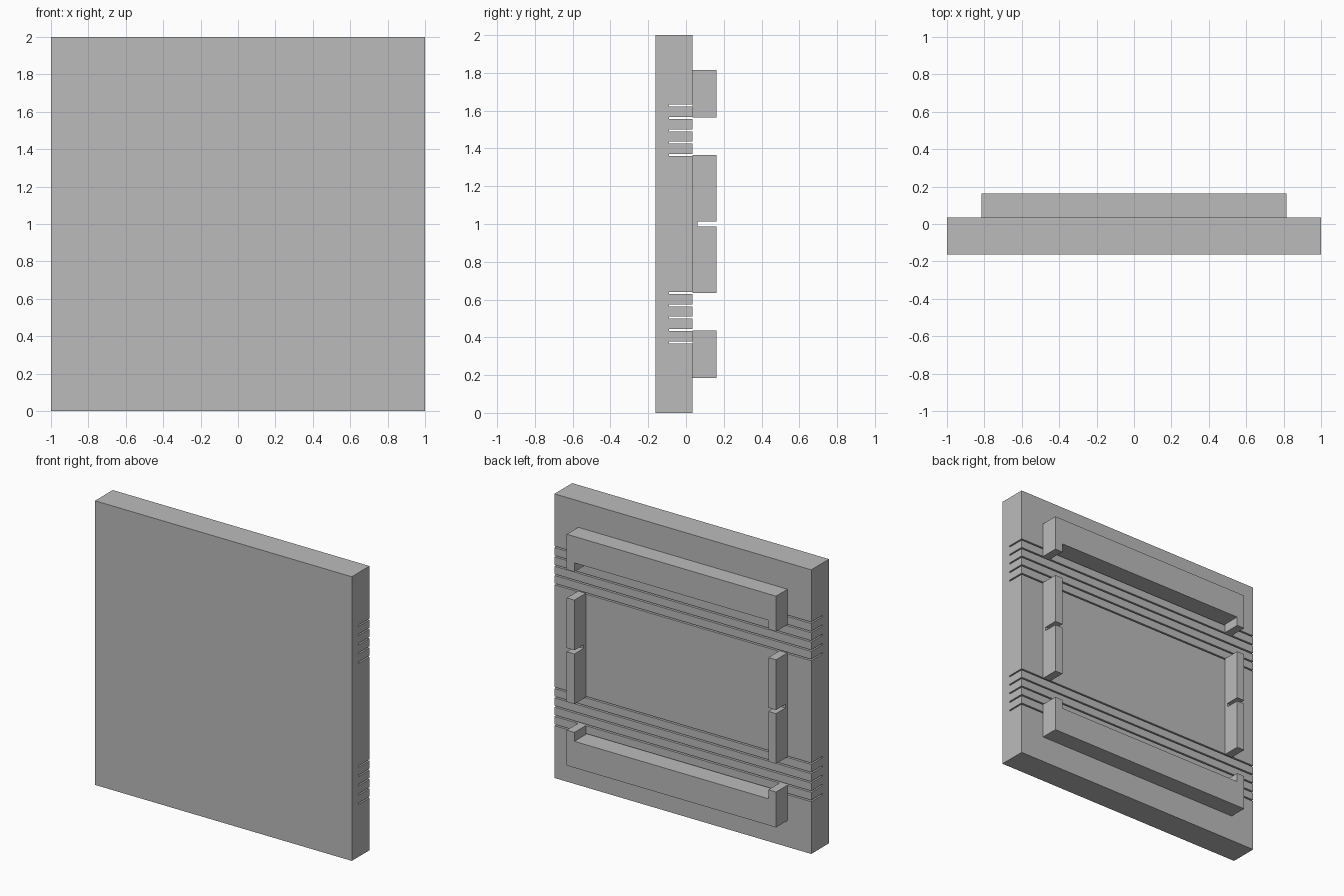
import bpy
import bmesh
from mathutils import Vector

cube = bpy.data.objects.get("Cube")
if cube:
    bpy.data.objects.remove(cube, do_unlink=True)

# Single flat grey
grey = bpy.data.materials.new("plain grey")
grey.use_nodes = True
grey.diffuse_color = (0.5, 0.5, 0.5, 1)
grey.node_tree.nodes["Principled BSDF"].inputs["Base Color"].default_value = (0.5, 0.5, 0.5, 1)

FRONT, BACK, RAIL_BACK = -0.1625, 0.035, 0.1625
GROOVE_FLOOR, GROOVE_HALF, GROOVE_STEP = -0.09, 0.005, 0.0655
MID = 1.0


def extrude(name, outline, sweep):
    """Closed solid from a planar outline swept along a vector."""
    bm = bmesh.new()
    face = bm.faces.new([bm.verts.new(p) for p in outline])
    result = bmesh.ops.extrude_face_region(bm, geom=[face], use_keep_orig=True)
    moved = [v for v in result["geom"] if isinstance(v, bmesh.types.BMVert)]
    bmesh.ops.translate(bm, verts=moved, vec=Vector(sweep))
    bmesh.ops.recalc_face_normals(bm, faces=bm.faces)
    mesh = bpy.data.meshes.new(name)
    bm.to_mesh(mesh)
    bm.free()
    mesh.materials.append(grey)
    obj = bpy.data.objects.new(name, mesh)
    bpy.context.collection.objects.link(obj)
    return obj


# Panel with two bands of five narrow grooves cut into its back
profile = [(-1, FRONT, 0), (-1, BACK, 0)]
for band in (0.504, 1.496):
    for i in range(-2, 3):
        z = band + i * GROOVE_STEP
        low, high = z - GROOVE_HALF, z + GROOVE_HALF
        profile += [(-1, BACK, low), (-1, GROOVE_FLOOR, low),
                    (-1, GROOVE_FLOOR, high), (-1, BACK, high)]
profile += [(-1, BACK, 2), (-1, FRONT, 2)]
extrude("panel", profile, (2, 0, 0))

# Upper and lower rails, each with a short leg at both ends
OUTER, INNER = 0.815, 0.755
rail = [(-OUTER, 0.814), (OUTER, 0.814), (OUTER, 0.565), (INNER, 0.565),
        (INNER, 0.628), (-INNER, 0.628), (-INNER, 0.565), (-OUTER, 0.565)]
for name, side in (("upper_rail", 1), ("lower_rail", -1)):
    extrude(name, [(x, BACK, MID + side * z) for x, z in rail],
            (0, RAIL_BACK - BACK, 0))

# Side rails, each notched at mid height
END, NOTCH, NOTCH_FLOOR = 0.366, 0.013, 0.06
side_rail = [(BACK, -END), (RAIL_BACK, -END), (RAIL_BACK, -NOTCH), (NOTCH_FLOOR, -NOTCH),
             (NOTCH_FLOOR, NOTCH), (RAIL_BACK, NOTCH), (RAIL_BACK, END), (BACK, END)]
for name, x in (("left_side_rail", INNER), ("right_side_rail", -OUTER)):
    extrude(name, [(x, y, MID + z) for y, z in side_rail], (OUTER - INNER, 0, 0))
